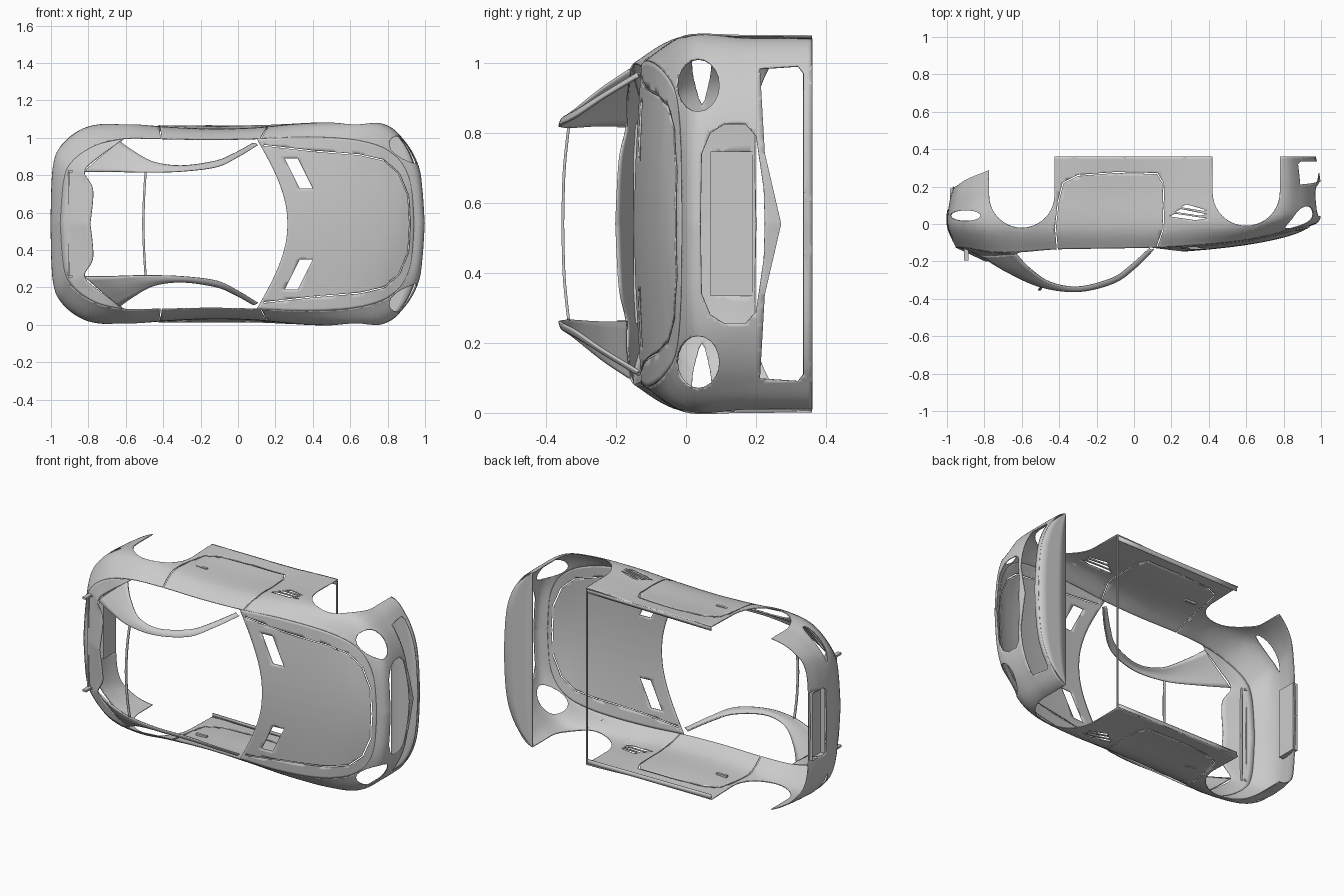
import bpy, bmesh, math
from mathutils import Vector

if "Cube" in bpy.data.objects:
    bpy.data.objects.remove(bpy.data.objects["Cube"])

# Car space is (x along, w half width, h height); the car lies on its flank with its roof to -y.
HALF = 0.54


def cr(p, t):
    """Catmull-Rom point on a list of vectors, t in 0..len-1"""
    n = len(p)
    i = min(int(t), n - 2)
    u = t - i
    a, b, c, d = p[max(i - 1, 0)], p[i], p[i + 1], p[min(i + 2, n - 1)]
    return 0.5 * (2 * b + (c - a) * u + (2 * a - 5 * b + 4 * c - d) * u * u + (3 * b - a - 3 * c + d) * u ** 3)


def surf(rails, along=10, across=8):
    """Smooth grid through a list of rails with equal point counts"""
    rails = [[Vector(p) for p in r] for r in rails]
    nt, ns = (len(rails[0]) - 1) * along, (len(rails) - 1) * across
    bm = bmesh.new()
    grid = []
    for i in range(nt + 1):
        sec = [cr(r, i / along) for r in rails]
        grid.append([bm.verts.new(cr(sec, j / across)) for j in range(ns + 1)])
    for i in range(nt):
        for j in range(ns):
            bm.faces.new((grid[i][j], grid[i + 1][j], grid[i + 1][j + 1], grid[i][j + 1]))
    return bm


def cut(bm, poly, a, b, near):
    """Cut a convex polygon drawn in axes a,b through the faces where near() is true"""
    area = sum(p[0] * q[1] - q[0] * p[1] for p, q in zip(poly, poly[1:] + poly[:1]))
    s = 1 if area > 0 else -1
    faces = [f for f in bm.faces if near(f.calc_center_median())]
    for p, q in zip(poly, poly[1:] + poly[:1]):
        if not faces:
            return
        co, no = Vector((0, 0, 0)), Vector((0, 0, 0))
        co[a], co[b] = p
        no[a], no[b] = s * (q[1] - p[1]), -s * (q[0] - p[0])
        no.normalize()
        geom = list({e for f in faces for e in list(f.edges) + list(f.verts)}) + faces
        res = bmesh.ops.bisect_plane(bm, geom=geom, plane_co=co, plane_no=no, dist=1e-6)
        faces = [g for g in res['geom'] if isinstance(g, bmesh.types.BMFace)
                 and (g.calc_center_median() - co).dot(no) < 0]
    bmesh.ops.delete(bm, geom=faces, context='FACES')


def groove(bm, pts, a, b, near, width=0.006):
    """Panel gap along a polyline"""
    for p, q in zip(pts, pts[1:]):
        d = Vector((q[0] - p[0], q[1] - p[1])).normalized() * width / 2
        n = Vector((-d.y, d.x))
        p, q = Vector(p), Vector(q)
        cut(bm, [tuple(v) for v in (p + n, p - n, q - n, q + n)], a, b, near)


def oval(cx, cy, rx, ry, n=20):
    return [(cx + rx * math.cos(k * 2 * math.pi / n), cy + ry * math.sin(k * 2 * math.pi / n)) for k in range(n)]


def arch(cx, cy, r, n=20):
    return [(cx + r * math.cos(k * math.pi / n), cy + r * math.sin(k * math.pi / n)) for k in range(n + 1)] + \
           [(cx - r, -0.5), (cx + r, -0.5)]


def finish(bm, name, thick=0.005, mirror=True):
    for v in bm.verts:
        x, w, h = v.co
        v.co = (x, -h, w)
    bmesh.ops.recalc_face_normals(bm, faces=bm.faces[:])
    me = bpy.data.meshes.new(name)
    bm.to_mesh(me)
    bm.free()
    ob = bpy.data.objects.new(name, me)
    ob.location.z = HALF
    bpy.context.collection.objects.link(ob)
    bpy.ops.object.select_all(action='DESELECT')
    ob.select_set(True)
    bpy.context.view_layer.objects.active = ob
    bpy.ops.object.shade_smooth_by_angle(angle=math.radians(35))
    if mirror:
        m = ob.modifiers.new('mirror', 'MIRROR')
        m.use_axis = (False, False, True)
    if thick:
        s = ob.modifiers.new('thickness', 'SOLIDIFY')
        s.thickness, s.offset = thick, 0
    return ob


def box(name, lo, hi, mirror=True, open_side=None):
    bm = bmesh.new()
    bmesh.ops.create_cube(bm, size=1)
    for v in bm.verts:
        v.co = [l + (c + 0.5) * (u - l) for c, l, u in zip(v.co, lo, hi)]
    if open_side:
        bmesh.ops.delete(bm, geom=[f for f in bm.faces if open_side(f.calc_center_median())], context='FACES')
    return finish(bm, name, 0, mirror)


# Rails run from the nose centre round the flank to the tail centre
bottom = [(.97, 0, -.36), (.96, .2, -.36), (.935, .33, -.36), (.88, .44, -.36), (.79, .525, -.36),
          (.6, .535, -.36), (.35, .535, -.36), (.1, .525, -.36), (-.15, .525, -.36), (-.42, .525, -.36),
          (-.6, .53, -.36), (-.77, .52, -.29), (-.89, .45, -.24), (-.95, .32, -.2), (-.965, 0, -.2)]
lower = [(.995, 0, -.22), (.98, .2, -.21), (.95, .33, -.2), (.885, .445, -.2), (.79, .525, -.2),
         (.6, .537, -.18), (.35, .535, -.18), (.1, .515, -.18), (-.15, .51, -.18), (-.42, .52, -.18),
         (-.6, .532, -.16), (-.79, .515, -.15), (-.92, .44, -.13), (-.975, .31, -.12), (-.99, 0, -.12)]
waist = [(.995, 0, -.035), (.98, .2, -.035), (.95, .33, -.04), (.88, .44, -.04), (.77, .523, -.03),
         (.6, .535, 0), (.35, .53, .01), (.1, .507, .02), (-.15, .5, .02), (-.42, .513, .02),
         (-.6, .53, .02), (-.8, .51, .015), (-.93, .42, .01), (-.985, .3, .01), (-.998, 0, .01)]
shoulder = [(.94, 0, .01), (.925, .2, .012), (.885, .31, .018), (.82, .38, .03), (.73, .425, .055),
            (.58, .455, .085), (.35, .465, .11), (.1, .455, .125), (-.15, .45, .13), (-.42, .455, .135),
            (-.61, .455, .15), (-.76, .42, .15), (-.88, .34, .13), (-.93, .24, .125), (-.95, 0, .125)]

# Outer wall with wheel arches, lamp, grille and vent openings
wall = surf([bottom, lower, waist, shoulder])
flank = lambda c: c.y > .3 and abs(c.x) < .86
nose = lambda c: c.x > .7
tail = lambda c: c.x < -.75
cut(wall, arch(.6, -.17, .18), 0, 2, flank)
cut(wall, arch(-.6, -.155, .175), 0, 2, flank)
cut(wall, oval(.395, -.035, .075, .06), 1, 2, nose)
cut(wall, [(-.1, -.04), (.2, -.045), (.26, -.07), (.285, -.11), (.285, -.17), (.25, -.2), (.1, -.222), (-.1, -.228)],
    1, 2, nose)
cut(wall, [(-.1, -.242), (.2, -.225), (.31, -.2), (.44, -.17), (.45, -.32), (.43, -.335), (-.1, -.335)], 1, 2, nose)
cut(wall, oval(-.9, -.045, .08, .028), 0, 2, lambda c: tail(c) and c.y > .2)
cut(wall, [(-.1, -.075), (.19, -.075), (.205, -.1), (.19, -.185), (-.1, -.185)], 1, 2, tail)
for k in range(3):
    cut(wall, [(.19 + .03 * k, -.04 - .025 * k), (.33 + .02 * k, -.02 - .025 * k),
               (.39, -.03 - .022 * k), (.22 + .03 * k, -.055 - .025 * k)], 0, 2, flank)
groove(wall, [(.12, .13), (.155, .03), (.16, -.1), (.155, -.22), (.125, -.27), (-.1, -.275), (-.3, -.26),
              (-.38, -.22), (-.405, -.12), (-.42, .02), (-.41, .135)], 0, 2, flank)
finish(wall, 'body_wall')

# Bonnet, blended from the shoulder line to the centre line, with two vents
centre = [(.94, .01), (.93, .02), (.9, .035), (.85, .055), (.76, .08), (.6, .11), (.42, .132), (.265, .145)]
rails = []
for k in range(7):
    s = k / 6
    e = math.sin(s * math.pi / 2)
    rails.append([(p[0] + (c[0] - p[0]) * e, p[1] * (1 - s), p[2] + (c[1] - p[2]) * e)
                  for p, c in zip(shoulder, centre)])
hood = surf(rails, 8, 4)
cut(hood, [(.25, .35), (.32, .35), (.40, .19), (.33, .19)], 0, 1, lambda c: c.x < .6)
groove(hood, [(.14, .42), (.4, .39), (.65, .37), (.78, .34), (.86, .27), (.91, .15), (.92, -.02)],
       0, 1, lambda c: True)
finish(hood, 'hood')

# Rear deck up to the back window edge
deck = [(-.63, .44, .16), (-.74, .36, .167), (-.82, .28, .17), (-.775, .18, .19), (-.79, 0, .2)]
finish(surf([shoulder[10:], deck], 10, 5), 'rear_deck')

# Roof rails running from windscreen pillar to rear buttress
outer = [(.08, .43, .13), (-.02, .375, .22), (-.12, .335, .29), (-.3, .31, .335), (-.45, .33, .31),
         (-.56, .39, .235), (-.63, .44, .16)]
inner = [(.105, .42, .135), (.005, .36, .235), (-.11, .305, .315), (-.3, .28, .36), (-.5, .275, .335),
         (-.68, .28, .255), (-.82, .28, .17)]
middle = [tuple((a + b) / 2 + d for a, b, d in zip(p, q, (0, .004, .006))) for p, q in zip(outer, inner)]
finish(surf([outer, middle, inner], 10, 3), 'roof_rail', 0.008)

# Cross bar over the back window
bar = [[(-.5 + dx, .278, .335), (-.508 + dx, .15, .348), (-.513 + dx, 0, .352)] for dx in (0, .012)]
finish(surf(bar, 6, 1), 'roof_cross_bar', 0.008)

# Front undertray and the thin brace between the sills
finish(surf([bottom[:5], [(.78, p[1], -.36) for p in bottom[:5]]], 8, 3), 'undertray', 0.004)
box('sill_brace', (.412, -.53, -.361), (.42, .53, -.353), False)

# Sill flanges turned inward under the doors
finish(surf([[(.42, .53, -.36), (-.42, .523, -.36)], [(.42, .505, -.355), (-.42, .498, -.355)]], 4, 1),
       'sill_flange', 0.004)

# Recessed tail panel, deck strip with end fins, door handles
box('plate_recess', (-.985, -.206, -.19), (-.955, .206, -.07), False, lambda c: c.x < -.98)
for x in (-.905, -.872):
    box('deck_trim_strip', (x - .004, -.285, .135), (x + .004, .285, .15), False)
box('deck_end_fin', (-.91, .275, .13), (-.885, .287, .195))
box('door_handle', (-.345, .5, -.105), (-.275, .52, -.09))
